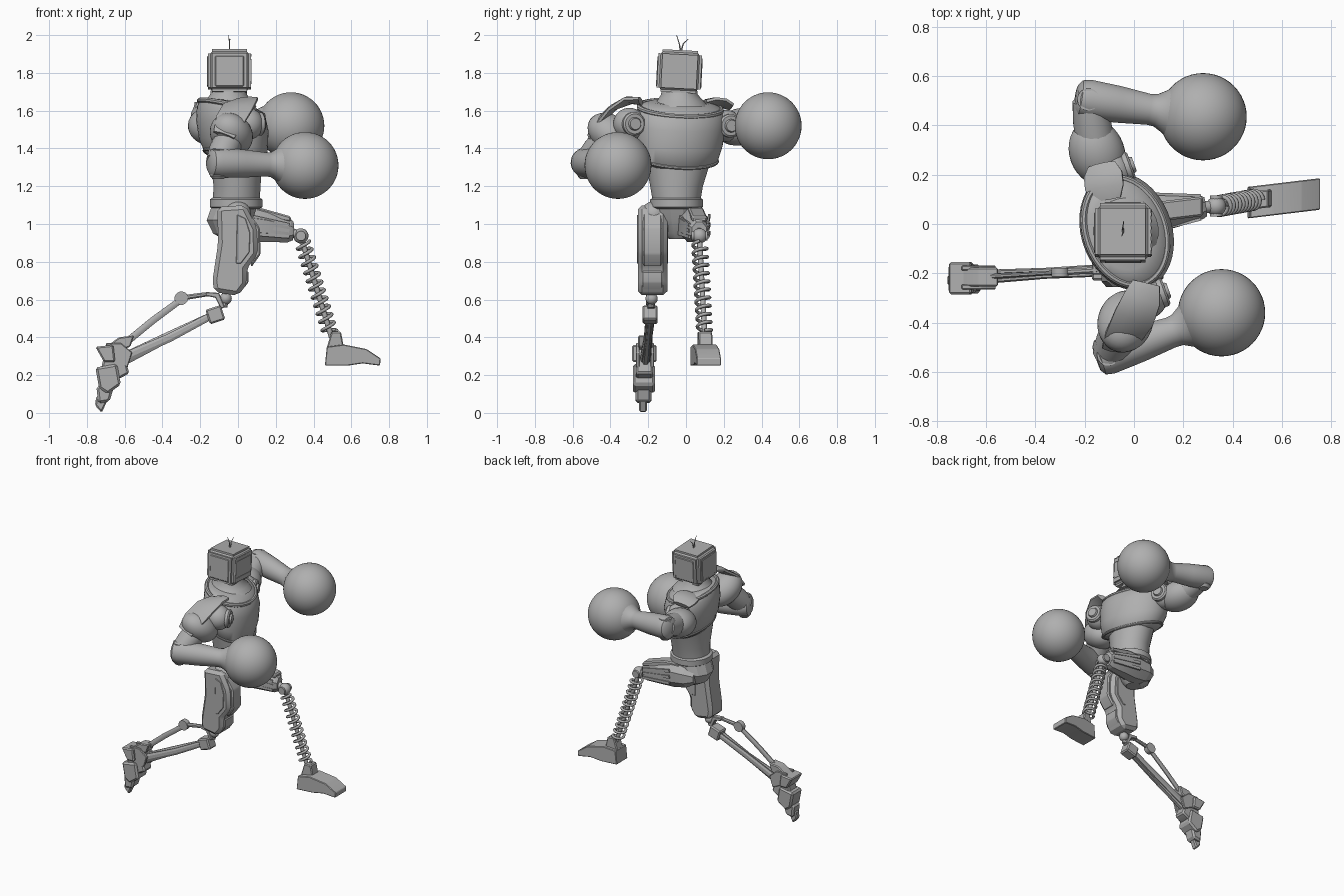
import bpy, bmesh
from math import sin, cos, pi, radians
from mathutils import Vector, Matrix, Euler

if "Cube" in bpy.data.objects:
    bpy.data.objects.remove(bpy.data.objects["Cube"], do_unlink=True)

grey = bpy.data.materials.new("plain grey")
grey.use_nodes = True
COLOUR = (0.43, 0.43, 0.43, 1)
grey.diffuse_color = COLOUR
grey.node_tree.nodes["Principled BSDF"].inputs["Base Color"].default_value = COLOUR


def finish(name, bm, angle=35):
    bmesh.ops.recalc_face_normals(bm, faces=bm.faces)
    me = bpy.data.meshes.new(name)
    bm.to_mesh(me)
    bm.free()
    ob = bpy.data.objects.new(name, me)
    bpy.context.collection.objects.link(ob)
    me.materials.append(grey)
    bpy.ops.object.select_all(action="DESELECT")
    ob.select_set(True)
    bpy.context.view_layer.objects.active = ob
    bpy.ops.object.shade_smooth_by_angle(angle=radians(angle))
    return ob


def soften(bm, width, segments=1):
    if width:
        bmesh.ops.bevel(bm, geom=bm.edges[:], offset=width, segments=segments,
                        affect="EDGES", clamp_overlap=True)


def tube(name, stations, sides=24, side=(0, 0, 1), axis=None, angle=35, closed=False):
    """Loft of elliptic rings; a station is x, y, z, half width, half depth, tilt."""
    bm = bmesh.new()
    rings = []
    pts = [Vector(s[:3]) for s in stations]
    n = len(pts)
    for i, s in enumerate(stations):
        nxt = pts[(i + 1) % n] if closed else pts[min(i + 1, n - 1)]
        prv = pts[i - 1] if closed else pts[max(i - 1, 0)]
        t = (Vector(axis) if axis else nxt - prv).normalized()
        u = Vector(side)
        u = (u - t * u.dot(t)).normalized()
        w = t.cross(u)
        a = s[3]
        b = s[4] if len(s) > 4 else a
        tilt = s[5] if len(s) > 5 else 0
        ring = []
        for k in range(sides):
            f = 2 * pi * (k + 0.5) / sides
            ring.append(bm.verts.new(pts[i] + u * a * cos(f) + (w * b + t * tilt) * sin(f)))
        rings.append(ring)
    for i in range(n if closed else n - 1):
        p, q = rings[i], rings[(i + 1) % n]
        for k in range(sides):
            j = (k + 1) % sides
            bm.faces.new((p[k], p[j], q[j], q[k]))
    if not closed:
        bm.faces.new(rings[0])
        bm.faces.new(rings[-1])
    return finish(name, bm, angle)


def ball(name, centre, radius, rot=(0, 0, 0), segs=32):
    r = Vector(radius) if isinstance(radius, tuple) else Vector((radius,) * 3)
    m = Matrix.LocRotScale(Vector(centre), Euler([radians(a) for a in rot]), r)
    bm = bmesh.new()
    bmesh.ops.create_uvsphere(bm, u_segments=segs, v_segments=segs // 2, radius=1, matrix=m)
    return finish(name, bm)


def box(name, centre, size, rot=(0, 0, 0), bevel=0.006, segments=1):
    bm = bmesh.new()
    bmesh.ops.create_cube(bm, size=1, matrix=Matrix.Diagonal((*size, 1)))
    soften(bm, bevel, segments)
    bm.transform(Matrix.LocRotScale(Vector(centre), Euler([radians(a) for a in rot]), None))
    return finish(name, bm)


def prism(name, outline, y, half, bevel=0.01, slope=0.0):
    """Side outline in x and z, thickened in y; slope skews it sideways."""
    bm = bmesh.new()
    x0 = sum(p[0] for p in outline) / len(outline)
    face = bm.faces.new([bm.verts.new((px, y - half, pz)) for px, pz in outline])
    ext = bmesh.ops.extrude_face_region(bm, geom=[face])["geom"]
    bmesh.ops.translate(bm, vec=(0, 2 * half, 0),
                        verts=[v for v in ext if isinstance(v, bmesh.types.BMVert)])
    soften(bm, bevel)
    for v in bm.verts:
        v.co.y += slope * (v.co.x - x0)
    return finish(name, bm, 25)


# Torso, turned so that the left shoulder is swept back; rims dip at the front
SHOULDERS = Vector((-0.34, 0.94, 0))
FORWARD = Vector((0.94, 0.34, 0))
UP = (0, 0, 1)
tube("chest", [(-.02, -.04, 1.315, .17, .12, .035), (-.02, -.04, 1.345, .215, .150, .045),
               (-.025, -.035, 1.42, .235, .174, .035), (-.03, -.03, 1.52, .245, .184, .03),
               (-.035, -.03, 1.59, .240, .174, .035), (-.04, -.03, 1.625, .215, .152, .035),
               (-.045, -.03, 1.645, .16, .12, .02)], 40, SHOULDERS, UP, 50)
tube("abdomen", [(-.01, -.05, 1.11, .125, .125), (-.005, -.05, 1.2, .14, .125),
                 (-.01, -.04, 1.36, .18, .14)], 32, (0, 1, 0), UP)
tube("belt", [(-.01, -.05, z, r, r) for z, r in
              ((1.08, .125), (1.09, .14), (1.13, .14), (1.14, .125))], 32, (0, 1, 0), UP)


def rim(name, centre, a, b, lean, thick):
    c = Vector(centre)
    pts = []
    for k in range(40):
        f = 2 * pi * k / 40
        p = c + SHOULDERS * a * cos(f) + FORWARD * b * sin(f) - Vector((0, 0, lean * sin(f)))
        pts.append((*p, thick))
    tube(name, pts, 8, UP, closed=True)


rim("collar_rim", (-.035, -.03, 1.612), .224, .160, .045, .014)
rim("chest_lower_rim", (-.02, -.04, 1.345), .212, .150, .05, .009)
tube("neck", [(-.05, -.03, 1.62, .15), (-.05, -.03, 1.65, .125),
              (-.05, -.035, 1.685, .098), (-.05, -.035, 1.74, .09)], 28, (0, 1, 0), UP)

# Box head with raised panels, dashed screen frame and two antennae
HEAD = Vector((-.045, -.035, 1.808))
ROLL = Euler((radians(-3), 0, 0))


def head_box(name, offset, size, bevel=.004, segments=1):
    box(name, HEAD + ROLL.to_matrix() @ Vector(offset), size, (-3, 0, 0), bevel, segments)


head_box("head", (0, 0, 0), (.228, .232, .225), .022, 3)
for s, label in ((-1, "right"), (1, "left")):
    head_box(label + "_head_panel", (0, s * .113, -.005), (.155, .014, .165), .006)
    head_box("screen_side_bar_" + label, (.114, s * .09, 0), (.006, .005, .11), 0)
    head_box("screen_cross_bar_" + label, (.114, 0, s * .06), (.006, .16, .005), 0)
head_box("back_panel", (-.112, 0, 0), (.012, .16, .16), .005)
for k in range(6):
    head_box("head_vent", (.113, -.07 + k * .028, .085), (.006, .012, .005), 0)
for tip, label in (((-.05, -.05, 2.0), "right"), ((-.042, .012, 1.98), "left")):
    mid = (-.045, -.028 + (tip[1] + .028) * .35, 1.955)
    tube(label + "_antenna", [(-.045, -.028, 1.91, .005), (*mid, .003), (*tip, .0015)], 6, (1, 0, 0))

# Arms: shoulder joint, upper arm, elbow, flared forearm and ball hand
ARMS = {
    "right": dict(shoulder=(.05, -.30, 1.53), upper=(-.035, -.395, 1.475), turn=(-35, 0, -20),
                  elbow=(-.105, -.53, 1.325), wrist=(.15, -.44, 1.315), hand=(.355, -.36, 1.31),
                  pad=[(.05, -.24, 1.65), (.035, -.30, 1.655), (0, -.38, 1.62),
                       (-.045, -.46, 1.545), (-.075, -.505, 1.47)]),
    "left": dict(shoulder=(-.09, .21, 1.52), upper=(-.15, .29, 1.515), turn=(12, 0, 20),
                 elbow=(-.185, .505, 1.575), wrist=(.06, .465, 1.543), hand=(.28, .435, 1.52),
                 pad=[(-.11, .10, 1.64), (-.12, .15, 1.648), (-.125, .20, 1.64), (-.13, .24, 1.62)]),
}
for label, arm in ARMS.items():
    sh, el, wr, ha = (Vector(arm[k]) for k in ("shoulder", "elbow", "wrist", "hand"))
    up = Vector(arm["upper"])
    ball(label + "_shoulder_joint", sh, .085)
    for r, d, part in ((.062, .085, "ring"), (.035, .097, "cap")):
        tube(f"{label}_shoulder_{part}", [(*(sh + FORWARD * .03), r), (*(sh + FORWARD * d * .9), r),
                                          (*(sh + FORWARD * d), r * .85)], 24)
    ball(label + "_upper_arm", up, (.112, .14, .098), arm["turn"])
    tube(label + "_elbow_link", [(*up, .08), (*up.lerp(el, .6), .078), (*el, .066)], 16)
    n = len(arm["pad"]) - 1
    tube(label + "_shoulder_pad", [(*p, .062 + .028 * sin(pi * i / n), .018)
                                   for i, p in enumerate(arm["pad"])], 8, (.94, .2, .2))
    d = (wr - el).normalized()
    tube(label + "_forearm", [(*(el - d * .05), .05), (*(el - d * .035), .073), (*el, .081),
                              (*el.lerp(wr, .5), .075), (*wr, .063), (*wr.lerp(ha, .13), .066),
                              (*wr.lerp(ha, .3), .088), (*wr.lerp(ha, .45), .118)], 32)
    tube(label + "_elbow_cap", [(*(el + Vector((0, 0, -.088))), .03), (*(el + Vector((0, 0, -.07))), .045),
                                (*(el + Vector((0, 0, .07))), .045)], 20, (1, 0, 0))
    ball(label + "_ball_hand", ha, .177, segs=48)

# Pelvis and hips
tube("pelvis", [(-.03, -.04, .92, .05, .05), (-.045, -.04, .95, .09, .09),
                (-.045, -.045, 1.02, .125, .125), (-.02, -.05, 1.09, .125, .125)], 12, (0, 1, 0), UP, 25)
ball("right_hip", (0, -.17, 1.05), .07)

# Trailing right leg: armoured thigh
prism("right_thigh", [(-.11, 1.09), (.04, 1.10), (.10, .98), (.105, .84), (.045, .76), (.045, .68),
                      (0, .62), (-.125, .64), (-.135, .70), (-.105, .90)], -.177, .078, .022)
for s, label in ((-1, "outer"), (1, "inner")):
    prism(label + "_thigh_plate", [(-.005, 1.05), (.04, 1.03), (.065, .95), (.06, .85), (.015, .79), (-.01, .79)],
          -.177 + s * .076, .006, .003)
prism("thigh_front_plate", [(.06, 1.06), (.115, .98), (.12, .84), (.07, .77), (.06, .85)], -.178, .05, .008)
prism("knee_guard", [(.02, .75), (.055, .75), (.055, .69), (.01, .635)], -.178, .055, .006)
ball("right_knee_ball", (-.065, -.182, .605), .032)
tube("right_knee_post", [(-.06, -.18, .65, .022), (-.075, -.185, .56, .018)], 10)
box("right_knee_block", (-.12, -.19, .52), (.085, .08, .08), (0, -18, 0), .008)
prism("knee_fork", [(-.17, .64), (-.10, .635), (-.07, .56), (-.09, .55), (-.12, .61), (-.17, .62)], -.185, .02, .004)

# Lower leg beams and linkage
for s, label in ((-1, "outer"), (1, "inner")):
    tube(label + "_shin_beam", [(-.13, -.188 + s * .016, .52, .020, .010), (-.36, -.2 + s * .013, .405 + s * .006, .024, .010),
                                (-.62, -.215 + s * .018, .285, .028, .012)], 8, angle=20)
tube("shin_core", [(-.10, -.188, .53, .014), (-.6, -.214, .27, .02)], 6, angle=20)
tube("upper_link", [(-.15, -.187, .63, .012), (-.29, -.195, .61, .015)], 8)
tube("lower_link", [(-.28, -.195, .615, .018, .010), (-.45, -.205, .49, .02, .010),
                    (-.59, -.213, .375, .02, .012)], 8)
tube("link_pivot", [(-.30, -.213, .607, .036), (-.30, -.178, .607, .036)], 16)

# Trailing foot of stacked plates, toes pointing down
prism("right_heel", [(-.63, .40), (-.55, .41), (-.57, .35), (-.66, .32), (-.70, .35)], -.215, .038, .006)
prism("right_instep", [(-.75, .35), (-.62, .36), (-.575, .21), (-.63, .18), (-.73, .21), (-.71, .30)], -.22, .045, .01)
prism("right_foot_cuff", [(-.755, .35), (-.66, .36), (-.65, .27), (-.71, .27)], -.22, .065, .008)
prism("right_foot_middle", [(-.755, .24), (-.64, .26), (-.62, .15), (-.69, .10), (-.735, .13)], -.223, .058, .012)
prism("right_foot_front", [(-.75, .14), (-.65, .16), (-.68, .06), (-.74, .05)], -.225, .042, .012)
prism("right_toe", [(-.75, .09), (-.68, .09), (-.722, 0), (-.757, .04)], -.228, .022, .008)
for s in (-1, 1):
    prism("right_ankle_plate", [(-.70, .37), (-.62, .37), (-.56, .32), (-.585, .24), (-.69, .29)],
          -.217 + s * .038, .010, .004)

# Raised left leg: octagonal thigh with long plates
tube("left_thigh", [(-.10, .02, 1.0, .05, .06), (-.04, .03, 1.0, .085, .085), (.06, .04, .995, .098, .085),
                    (.15, .052, .985, .088, .075), (.27, .067, .963, .066, .052),
                    (.29, .07, .962, .052, .042)], 8, angle=20)
for s, label in ((-1, "outer"), (1, "inner")):
    for dz in (-.045, 0, .045):
        tube(label + "_thigh_strip", [(.05, .043 + s * .08, .997 + dz, .015, .008),
                                      (.27, .067 + s * .048, .964 + dz * .7, .012, .008)], 4, angle=20)
prism("left_thigh_top_plate", [(0, 1.09), (.12, 1.085), (.28, 1.04), (.28, 1.01), (0, 1.05)], .055, .04, .008, .12)
ball("left_knee_ball", (.333, .072, .937), .040)
tube("left_knee_disc", [(.333, .03, .937, .026), (.333, .115, .937, .026)], 16)
tube("left_knee_link", [(.27, .067, .96, .025), (.33, .072, .937, .025)], 12)

# Coil spring shin around a slim rod
top, low = Vector((.34, .072, .91)), Vector((.495, .10, .40))
tube("spring_rod", [(*top, .014), (*low, .014)], 12)
along = (low - top).normalized()
across = along.cross(Vector((0, 1, 0))).normalized()
other = along.cross(across)
TURNS, STEPS = 11, 20
coil = []
for k in range(TURNS * STEPS + 1):
    f = 2 * pi * k / STEPS
    p = top.lerp(low, .02 + .93 * k / (TURNS * STEPS)) + (across * cos(f) + other * sin(f)) * .037
    coil.append((*p, .009))
tube("coil_spring", coil, 8, along, angle=60)

# Leading foot
prism("left_foot", [(.46, .25), (.47, .35), (.56, .362), (.68, .338), (.755, .288), (.752, .25),
                    (.66, .262), (.58, .25)], .105, .064, .004, .12)
prism("left_ankle", [(.47, .345), (.495, .43), (.545, .43), (.56, .35)], .10, .036, .006, .12)
